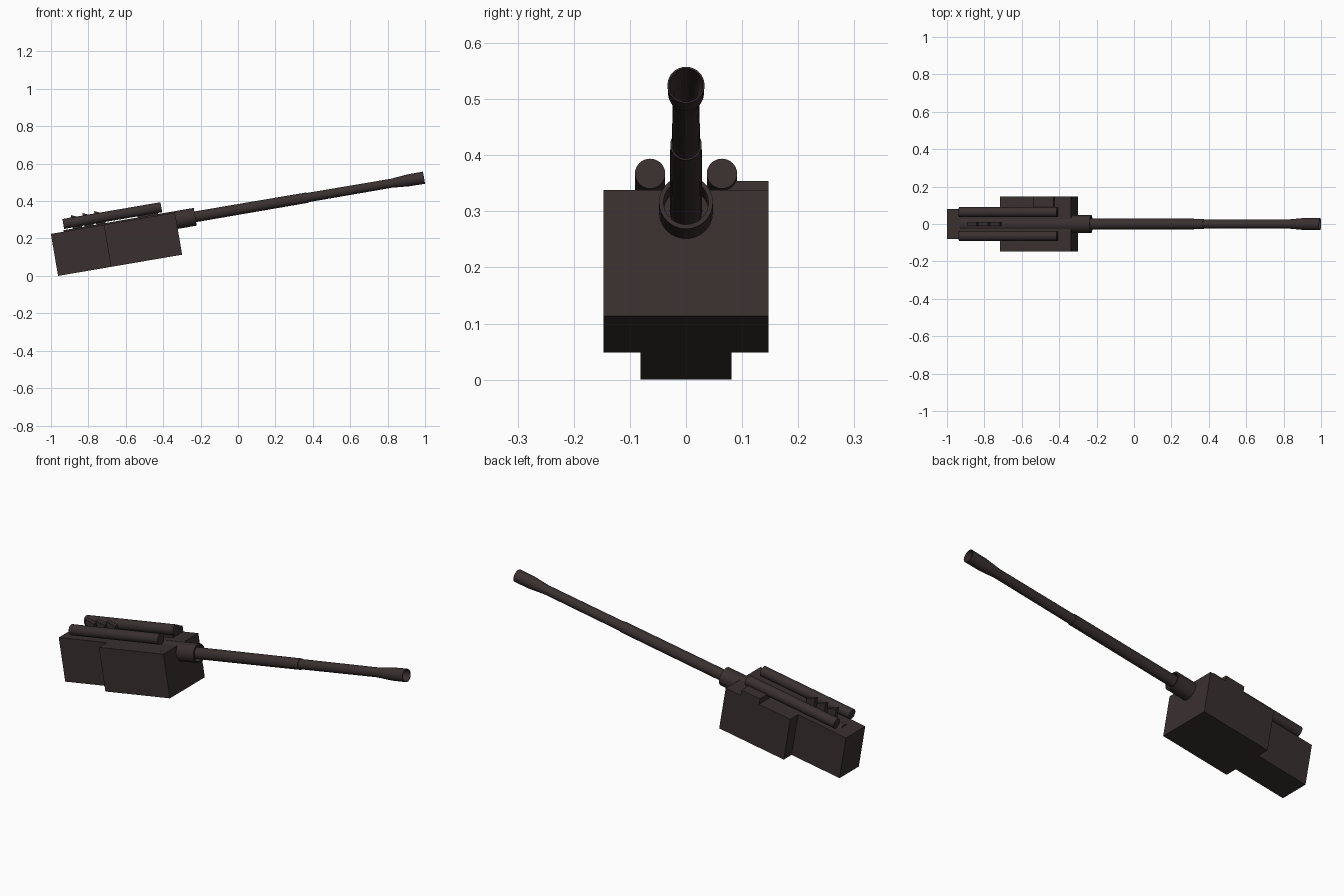
import bpy
import bmesh
import math
from mathutils import Matrix, Vector

cube = bpy.data.objects.get("Cube")
if cube:
    bpy.data.objects.remove(cube, do_unlink=True)

# Everything is built level, then raised to the gun's elevation
TILT = Matrix.Translation((-0.962, 0, 0)) @ Matrix.Rotation(math.radians(-9.7), 4, 'Y')
AXIS = 0.188

metal = bpy.data.materials.new("dark brown metal")
metal.use_nodes = True
COLOUR = (0.042, 0.029, 0.029, 1)
metal.diffuse_color = COLOUR
metal.node_tree.nodes["Principled BSDF"].inputs["Base Color"].default_value = COLOUR


def finish(name, bm, smooth=False):
    bmesh.ops.recalc_face_normals(bm, faces=bm.faces)
    bm.transform(TILT)
    mesh = bpy.data.meshes.new(name)
    bm.to_mesh(mesh)
    bm.free()
    mesh.materials.append(metal)
    obj = bpy.data.objects.new(name, mesh)
    bpy.context.collection.objects.link(obj)
    if smooth:
        bpy.ops.object.select_all(action='DESELECT')
        obj.select_set(True)
        bpy.context.view_layer.objects.active = obj
        bpy.ops.object.shade_smooth_by_angle(angle=math.radians(30))
    return obj


def box(name, low, high, drop=0):
    """Box between two corners; drop lowers the front top edge."""
    low, high = Vector(low), Vector(high)
    bm = bmesh.new()
    bmesh.ops.create_cube(bm, size=1)
    for v in bm.verts:
        front_top = v.co.x > 0 and v.co.z > 0
        v.co = (low + high) / 2 + v.co * (high - low)
        if front_top:
            v.co.z -= drop
    return finish(name, bm)


def turned(name, profile, y=0, z=AXIS, sides=32):
    """Spin (distance, radius) points about the lengthwise axis."""
    bm = bmesh.new()
    verts = [bm.verts.new((u, y, z + r)) for u, r in profile]
    edges = [bm.edges.new(pair) for pair in zip(verts, verts[1:])]
    bmesh.ops.spin(bm, geom=verts + edges, cent=(0, y, z), axis=(1, 0, 0),
                   angle=math.tau, steps=sides)
    bmesh.ops.remove_doubles(bm, verts=bm.verts, dist=0.0001)
    return finish(name, bm, smooth=True)


# Receiver blocks
box("rear_housing", (0, -0.081, 0), (0.3, 0.081, 0.228))
box("front_housing", (0.287, -0.147, 0), (0.673, 0.147, 0.228))
box("left_top_box", (0.473, 0.06, 0.22), (0.584, 0.147, 0.259))

# Recoil tubes on top
for side, y in (("left", 0.064), ("right", -0.064)):
    turned(side + "_recoil_tube", [(0.074, 0), (0.074, 0.027), (0.606, 0.027), (0.606, 0)],
           y=y, z=0.269)

# Row of small wedge lugs between the tubes
for i in range(3):
    u = 0.122 + i * 0.063
    box(f"top_lug_{i + 1}", (u, -0.012, 0.22), (u + 0.049, 0.012, 0.309), drop=0.022)

# Cradle sleeve running through the housing, with an open mouth
turned("cradle_sleeve", [(0.07, 0), (0.07, 0.048), (0.776, 0.048), (0.776, 0.040),
                         (0.68, 0.040), (0.68, 0)])

# Stepped barrel with flared, bored muzzle
turned("barrel", [(0.66, 0), (0.66, 0.029), (1.385, 0.028), (1.385, 0.025),
                  (1.84, 0.024), (1.93, 0.032), (2.017, 0.033), (2.017, 0.030),
                  (1.92, 0.021), (1.6, 0.020), (1.6, 0)])
